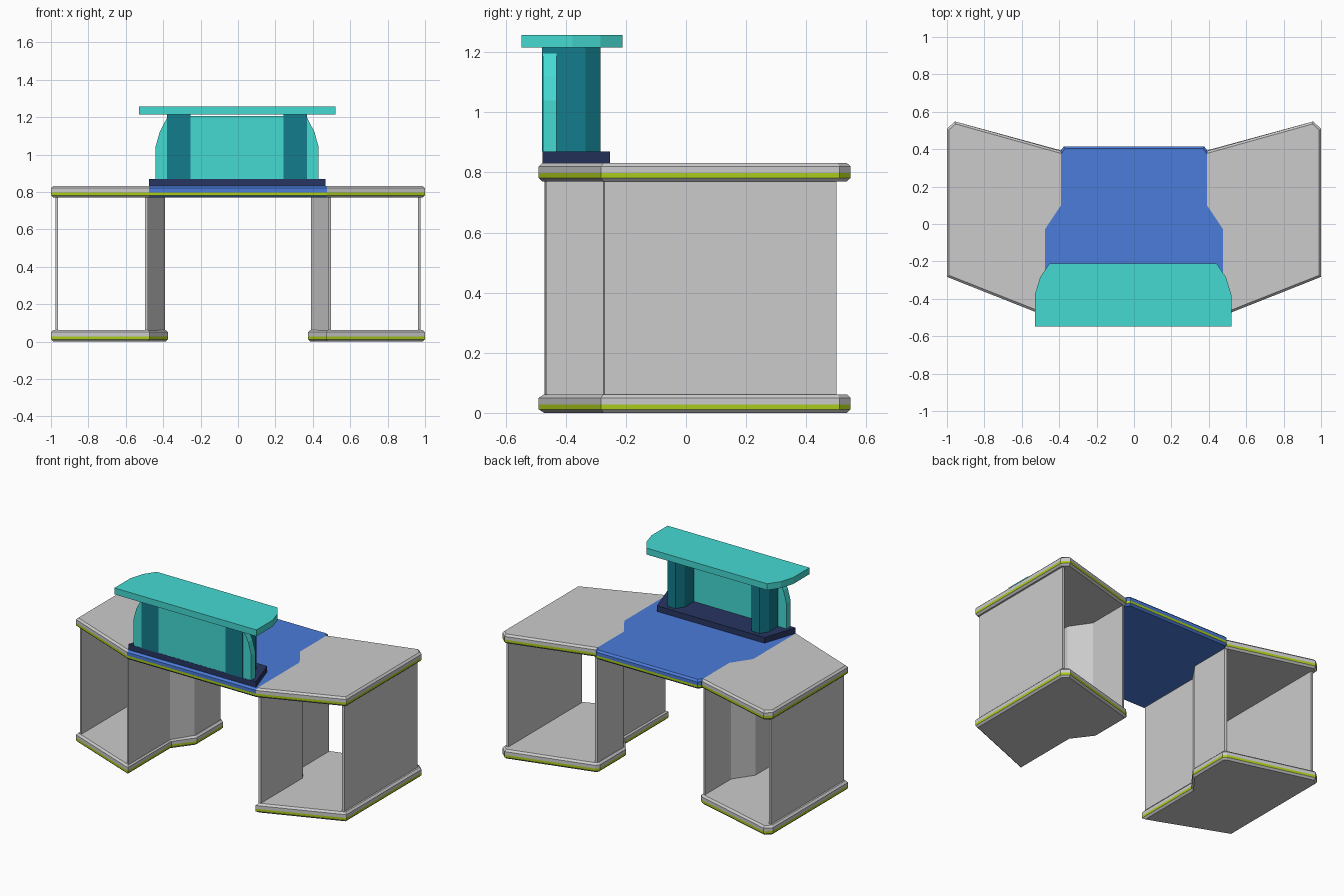
import bpy, bmesh
from mathutils import Vector
from mathutils.geometry import intersect_line_line_2d

if "Cube" in bpy.data.objects:
    bpy.data.objects.remove(bpy.data.objects["Cube"])


def material(name, color):
    m = bpy.data.materials.new(name)
    m.diffuse_color = (*color, 1)
    m.use_nodes = True
    m.node_tree.nodes["Principled BSDF"].inputs["Base Color"].default_value = m.diffuse_color
    return m


blue = material("blue", (0.07, 0.2, 0.7))
cyan = material("cyan", (0.06, 0.7, 0.65))
teal = material("teal", (0.006, 0.2, 0.26))
navy = material("navy", (0.02, 0.035, 0.12))
green = material("green", (0.4, 0.6, 0.01))


def stack(name, loops, mats=(), stripe=None, mirror=False, x=0.0):
    """Skin a stack of matching loops, capping both ends."""
    bm = bmesh.new()
    rings = [[bm.verts.new(p) for p in loop] for loop in loops]
    n = len(rings[0])
    bm.faces.new(rings[0])
    bm.faces.new(rings[-1])
    for k, (a, b) in enumerate(zip(rings, rings[1:])):
        for i in range(n):
            j = (i + 1) % n
            f = bm.faces.new((a[i], a[j], b[j], b[i]))
            f.material_index = 1 if k == stripe else 0
    bmesh.ops.recalc_face_normals(bm, faces=bm.faces)
    me = bpy.data.meshes.new(name)
    bm.to_mesh(me)
    bm.free()
    for m in mats:
        me.materials.append(m)
    ob = bpy.data.objects.new(name, me)
    bpy.context.collection.objects.link(ob)
    ob.location.x = x
    if mirror:
        ob.modifiers.new("mirror", 'MIRROR').use_mirror_merge = False
    return ob


def prism(name, pts, z0, z1, mat=None, **kw):
    loops = [[(px, py, z) for px, py in pts] for z in (z0, z1)]
    return stack(name, loops, [mat] if mat else (), **kw)


def inset(pts, d, flush):
    """Move each edge of a counter-clockwise outline inward, except flush ones."""
    lines = []
    for i, p in enumerate(pts):
        a, b = Vector(p), Vector(pts[(i + 1) % len(pts)])
        t = (b - a).normalized()
        off = Vector((-t.y, t.x)) * (0 if i in flush else d)
        lines.append((a + off - t * 5, b + off + t * 5))
    return [tuple(intersect_line_line_2d(*lines[i - 1], *lines[i]))
            for i in range(len(pts))]


def slab(name, pts, z, mat=None, flush=(), mirror=False):
    """Board with chamfered rims and a green stripe."""
    small = inset(pts, 0.012, flush)
    levels = [(small, 0), (pts, 0.012), (pts, 0.028), (pts, 0.05), (small, 0.062)]
    loops = [[(px, py, z + h) for px, py in o] for o, h in levels]
    return stack(name, loops, [mat, green], stripe=1, mirror=mirror)


def both(half):
    """Complete a symmetric outline from its right half."""
    return half + [(-px, py) for px, py in reversed(half)]


# Desk boards
TOP = 0.77
outer = [(1, -0.283), (1, 0.51), (0.957, 0.548)]
slab("wing_top", [(0.477, -0.49)] + outer +
     [(0.39, 0.39), (0.39, 0.10), (0.477, -0.03)], TOP,
     flush=(4, 5, 6), mirror=True)
slab("pedestal_base", [(0.472, -0.49)] + outer +
     [(0.395, 0.395), (0.375, 0.375), (0.375, 0.10), (0.472, -0.03)], 0, mirror=True)
slab("centre_top", both([(0.477, -0.49), (0.477, -0.03), (0.39, 0.10),
                         (0.39, 0.395), (0.375, 0.415)]), TOP, blue,
     flush=(0, 1, 2, 6, 7, 8))

# Pedestal side walls
prism("outer_wall", [(0.962, -0.277), (0.977, -0.272), (0.977, 0.5), (0.962, 0.5)],
      0.06, 0.772, mirror=True)
prism("inner_wall", [(0.48, -0.47), (0.496, -0.465), (0.496, -0.025), (0.407, 0.105),
                     (0.407, 0.38), (0.391, 0.375), (0.391, 0.10), (0.48, -0.03)],
      0.06, 0.772, mirror=True)

# Raised counter on the desk
CX = -0.005
prism("counter_base", both([(0.472, -0.477), (0.398, -0.253)]), 0.83, 0.87, navy, x=CX)
prism("counter_column", [(0.249, -0.479), (0.374, -0.479), (0.374, -0.335),
                         (0.341, -0.284), (0.282, -0.284), (0.249, -0.335)],
      0.87, 1.215, teal, mirror=True, x=CX)
panel = both([(0.436, 0.87), (0.436, 1.04), (0.414, 1.12), (0.375, 1.195), (0.36, 1.206)])
stack("counter_panel", [[(px, y, pz) for px, pz in panel] for y in (-0.476, -0.431)],
      [cyan], x=CX)
prism("counter_top", both([(0.525, -0.548), (0.525, -0.377), (0.497, -0.285),
                           (0.447, -0.212)]), 1.215, 1.258, cyan, x=CX)
